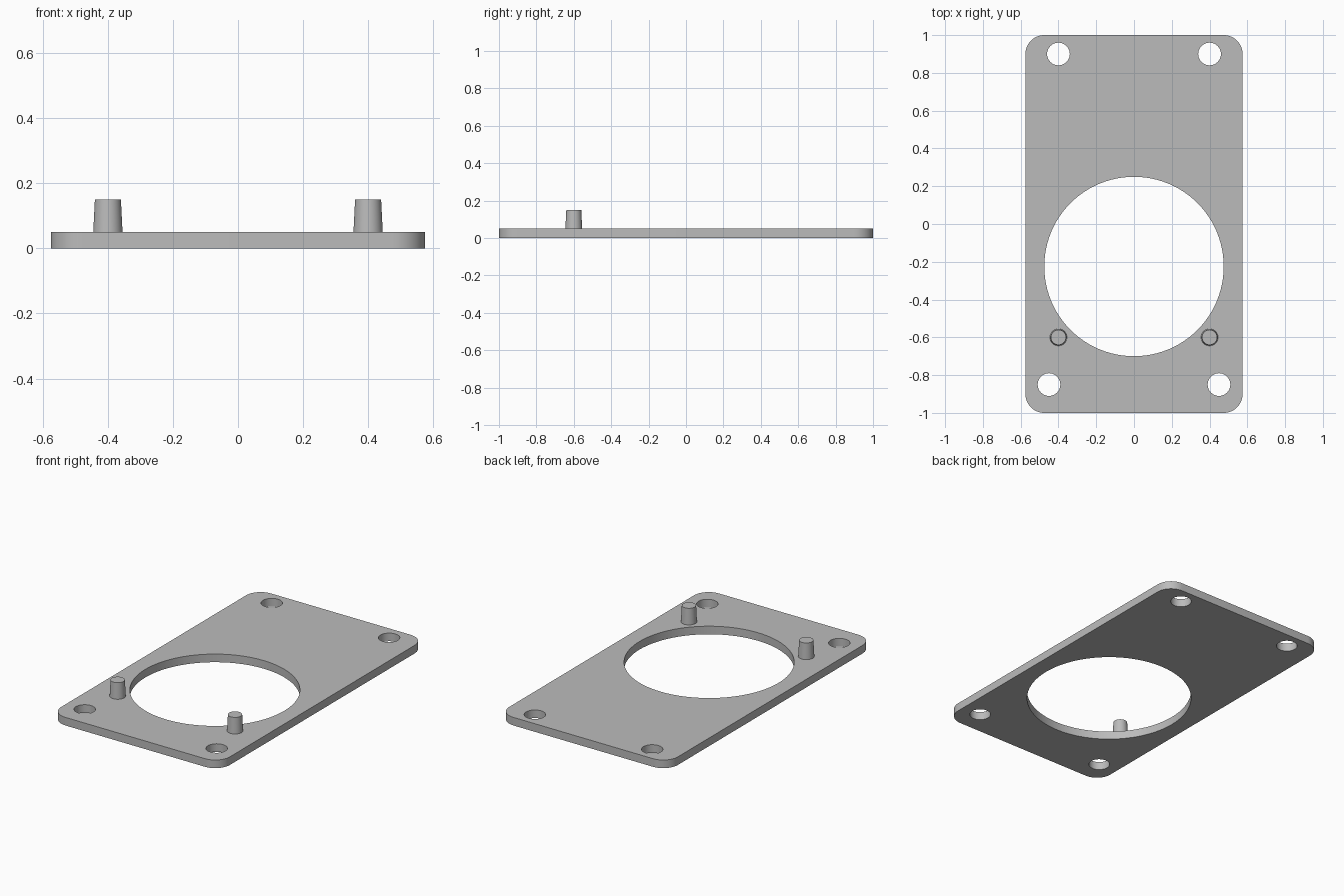
import bpy, bmesh
from math import sin, cos, pi, radians

if "Cube" in bpy.data.objects:
    bpy.data.objects.remove(bpy.data.objects["Cube"])

THICK = 0.05
grey = bpy.data.materials.new("plain grey")
grey.use_nodes = True
COLOUR = (0.5, 0.5, 0.5, 1)
grey.diffuse_color = COLOUR
grey.node_tree.nodes["Principled BSDF"].inputs["Base Color"].default_value = COLOUR


def arc(cx, cy, r, start, sweep, steps):
    return [(cx + r * cos(start + sweep * i / steps),
             cy + r * sin(start + sweep * i / steps)) for i in range(steps + 1)]


def circle(cx, cy, r, steps):
    return arc(cx, cy, r, 0, 2 * pi, steps)[:-1]


def rounded_rectangle(hx, hy, r):
    points = []
    for i, (sx, sy) in enumerate([(1, 1), (-1, 1), (-1, -1), (1, -1)]):
        points += arc(sx * (hx - r), sy * (hy - r), r, i * pi / 2, pi / 2, 12)
    return points


def finish(obj):
    bpy.ops.object.select_all(action="DESELECT")
    obj.select_set(True)
    bpy.context.view_layer.objects.active = obj
    bpy.ops.object.shade_smooth_by_angle(angle=radians(30))


# Plate: filled outline with a large opening and four screw holes
outlines = [rounded_rectangle(0.575, 1.0, 0.1), circle(0, -0.225, 0.475, 96)]
for side in (-1, 1):
    outlines += [circle(side * 0.4, 0.9, 0.06, 40),
                 circle(side * 0.45, -0.85, 0.06, 40)]

curve = bpy.data.curves.new("plate_outline", "CURVE")
curve.dimensions = "2D"
curve.fill_mode = "BOTH"
curve.extrude = THICK / 2
for points in outlines:
    spline = curve.splines.new("POLY")
    spline.points.add(len(points) - 1)
    for p, (x, y) in zip(spline.points, points):
        p.co = (x, y, 0, 1)
    spline.use_cyclic_u = True

outline = bpy.data.objects.new("plate_outline", curve)
bpy.context.collection.objects.link(outline)
bpy.context.view_layer.update()
mesh = bpy.data.meshes.new_from_object(
    outline.evaluated_get(bpy.context.evaluated_depsgraph_get()))
bpy.data.objects.remove(outline)

bm = bmesh.new()
bm.from_mesh(mesh)
bmesh.ops.remove_doubles(bm, verts=bm.verts, dist=0.0001)
bmesh.ops.recalc_face_normals(bm, faces=bm.faces)
bmesh.ops.translate(bm, verts=bm.verts, vec=(0, 0, THICK / 2))
bm.to_mesh(mesh)
bm.free()
mesh.materials.clear()
mesh.materials.append(grey)
plate = bpy.data.objects.new("plate", mesh)
bpy.context.collection.objects.link(plate)
finish(plate)

# Pegs: two slightly tapered locating pins standing on the plate
for name, side in (("left_peg", 1), ("right_peg", -1)):
    bpy.ops.mesh.primitive_cone_add(vertices=40, radius1=0.045, radius2=0.04,
                                    depth=0.1, location=(side * 0.4, -0.6, THICK + 0.05))
    peg = bpy.context.object
    peg.name = name
    peg.data.materials.append(grey)
    finish(peg)
